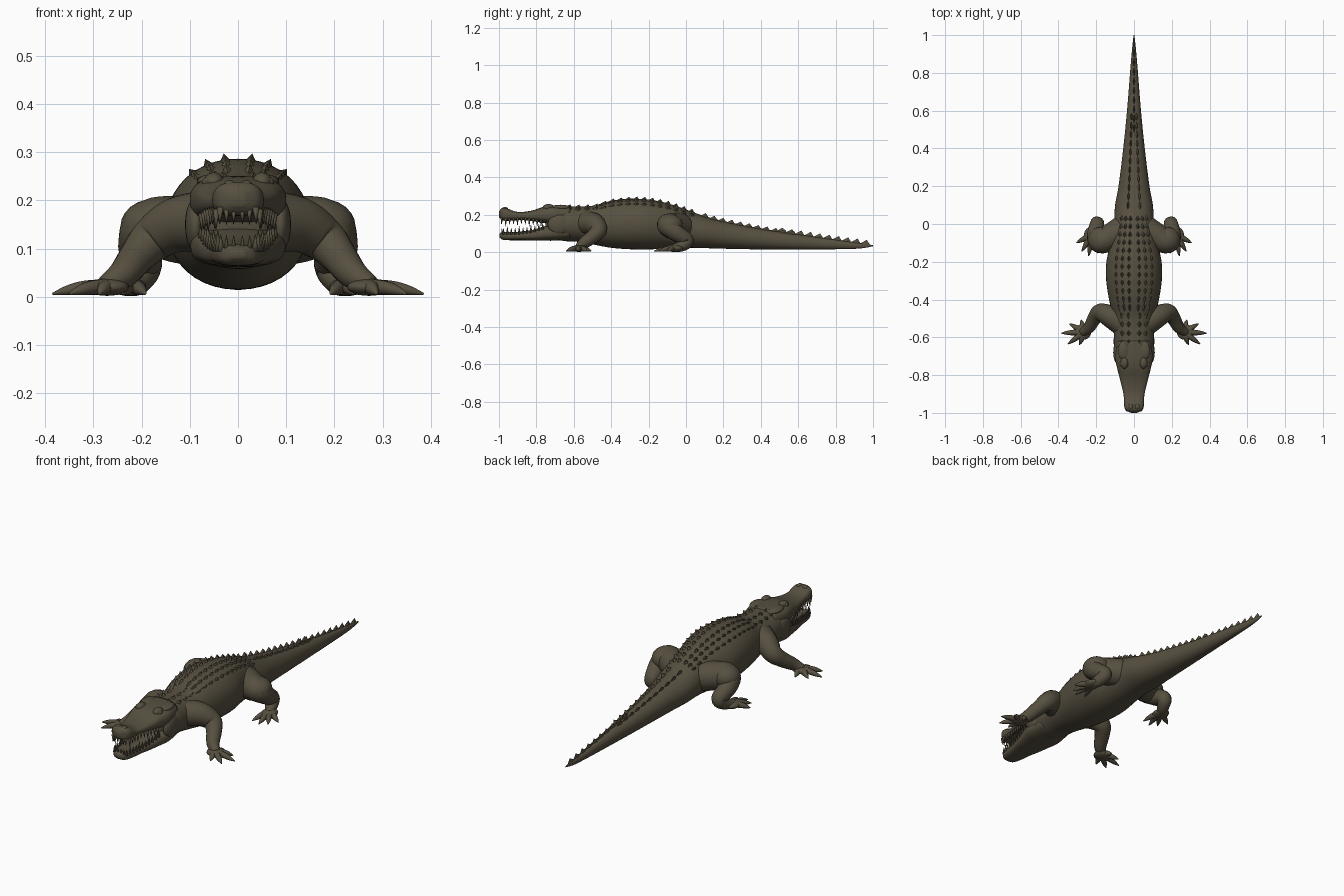
import bpy, bmesh, math
from mathutils import Vector, Matrix, Quaternion

if "Cube" in bpy.data.objects:
    bpy.data.objects.remove(bpy.data.objects["Cube"])

hide = bpy.data.materials.new("olive brown hide")
hide.diffuse_color = (0.095, 0.08, 0.052, 1)
hide.use_nodes = True
hide.node_tree.nodes["Principled BSDF"].inputs["Base Color"].default_value = hide.diffuse_color


def finish(bm, name, mirror=False, smooth=True):
    bmesh.ops.recalc_face_normals(bm, faces=bm.faces[:])
    me = bpy.data.meshes.new(name)
    bm.to_mesh(me)
    bm.free()
    me.materials.append(hide)
    if smooth:
        me.shade_smooth()
    ob = bpy.data.objects.new(name, me)
    bpy.context.collection.objects.link(ob)
    if mirror:
        ob.modifiers.new("mirror", 'MIRROR').use_mirror_merge = False
    return ob


def spline(rows, steps):
    """Smooth curve through rows of any dimension."""
    p = [Vector(r) for r in rows]
    p = [p[0]] + p + [p[-1]]
    out = []
    for i in range(1, len(p) - 2):
        a, b, c, d = p[i - 1:i + 3]
        for s in range(steps):
            t = s / steps
            out.append(0.5 * (2 * b + (c - a) * t + (2 * a - 5 * b + 4 * c - d) * t * t
                              + (3 * b - a - 3 * c + d) * t ** 3))
    return out + [p[-1]]


def skin(bm, rings):
    n = len(rings[0])
    vs = [[bm.verts.new(c) for c in r] for r in rings]
    for a, b in zip(vs, vs[1:]):
        for i in range(n):
            bm.faces.new((a[i], a[(i + 1) % n], b[(i + 1) % n], b[i]))
    bm.faces.new(vs[0])
    bm.faces.new(vs[-1])


def section_point(row, ang, e):
    """Point on a rounded section; ang is measured from straight up."""
    y, w, lo, hi = row
    s, c = math.sin(ang), math.cos(ang)
    return Vector((w * math.copysign(abs(s) ** (2 / e), s), y,
                   (lo + hi) / 2 + (hi - lo) / 2 * math.copysign(abs(c) ** (2 / e), c)))


def loft(bm, rows, e=2.0, n=32, steps=5):
    skin(bm, [[section_point(r, 2 * math.pi * i / n, e) for i in range(n)]
              for r in spline(rows, steps)])


def tube(bm, pts, n=16, steps=6):
    """Round limb through (x, y, z, radius) points."""
    p = spline(pts, steps)
    rings, prev, q = [], None, None
    for i, v in enumerate(p):
        t = (p[min(i + 1, len(p) - 1)] - p[max(i - 1, 0)]).to_3d().normalized()
        q = t.to_track_quat('Z', 'Y') if prev is None else prev.rotation_difference(t) @ q
        prev = t
        rings.append([v.to_3d() + q @ Vector((math.cos(a), math.sin(a), 0)) * v[3]
                      for a in (2 * math.pi * k / n for k in range(n))])
    skin(bm, rings)


def ball(bm, c, size):
    bmesh.ops.create_uvsphere(bm, u_segments=20, v_segments=12, radius=1,
                              matrix=Matrix.Translation(c) @ Matrix.Diagonal((*size, 1)))


def cone(bm, base, tip, r, n=8):
    base, d = Vector(base), Vector(tip) - Vector(base)
    m = Matrix.Translation(base + d / 2) @ d.to_track_quat('Z', 'Y').to_matrix().to_4x4()
    bmesh.ops.create_cone(bm, cap_ends=True, segments=n, radius1=r, radius2=r * 0.1,
                          depth=d.length, matrix=m)


# Body and tail: y, half width, bottom, top
body_rows = [(-.75, .05, .11, .18), (-.71, .088, .075, .235), (-.65, .106, .06, .246),
             (-.57, .107, .055, .245), (-.49, .112, .04, .25), (-.4, .132, .024, .275),
             (-.3, .147, .016, .286), (-.2, .146, .015, .282), (-.1, .124, .02, .262),
             (0, .107, .024, .228), (.1, .1, .022, .193), (.2, .082, .019, .167),
             (.4, .057, .015, .127), (.6, .037, .014, .095), (.8, .021, .016, .066),
             (.93, .01, .02, .048), (1, .002, .032, .038)]
bm = bmesh.new()
loft(bm, body_rows, 2.1, 40)
finish(bm, "body_and_tail")
body = spline(body_rows, 8)


def row_at(y, rows=body):
    for a, b in zip(rows, rows[1:]):
        if a[0] <= y <= b[0] or a[0] >= y >= b[0]:
            return a.lerp(b, (y - a[0]) / (b[0] - a[0]))


# Jaws
upper_rows = [(-.62, .085, .15, .25), (-.7, .1, .15, .25), (-.76, .09, .156, .243),
              (-.82, .075, .166, .224), (-.88, .06, .172, .215), (-.92, .053, .17, .22),
              (-.96, .053, .168, .236), (-.985, .043, .172, .236), (-1, .015, .188, .218)]
lower_rows = [(-.62, .09, .07, .15), (-.7, .099, .062, .15), (-.76, .088, .062, .138),
              (-.82, .073, .062, .12), (-.88, .059, .064, .111), (-.94, .05, .064, .108),
              (-.98, .038, .067, .108), (-.998, .014, .08, .1)]
for name, rows in (("upper_jaw", upper_rows), ("lower_jaw", lower_rows)):
    bm = bmesh.new()
    loft(bm, rows, 2.7)
    finish(bm, name)

# Teeth along both jaw edges, plus front pairs
bm = bmesh.new()
up, low = spline(upper_rows, 8), spline(lower_rows, 8)
for i in range(11):
    y = -.985 + i * .021
    size = .021 + .009 * (i in (1, 4, 7))
    r = row_at(y, up)
    x = r[1] * .86
    cone(bm, (x, y, r[2] + .014), (x * 1.02, y, r[2] - size), .0075)
    y += .009
    r = row_at(y, low)
    x = r[1] * .87
    cone(bm, (x, y, r[3] - .014), (x * 1.03, y, r[3] + size), .0075)
for x in (.009, .024):
    cone(bm, (x, -.985, .182), (x, -.987, .15), .006)
    cone(bm, (x, -.982, .098), (x, -.985, .127), .006)
finish(bm, "teeth", True)

# Eyes, brows, nostrils and cheeks
bm = bmesh.new()
ball(bm, (.05, -.735, .238), (.021, .032, .02))
ball(bm, (.06, -.74, .236), (.015, .016, .014))
ball(bm, (.055, -.67, .24), (.03, .05, .014))
ball(bm, (.017, -.968, .232), (.013, .016, .01))
ball(bm, (.088, -.68, .15), (.022, .06, .055))
finish(bm, "eyes_and_cheeks", True)


def toes(bm, root, tips):
    for x, y in tips:
        a, b = Vector(root), Vector((x, y, .006))
        m, k = a.lerp(b, .45), a.lerp(b, .75)
        tube(bm, [(*a, .016), (m.x, m.y, .019, .015), (k.x, k.y, .013, .0105),
                  (*b, .002)], 10, 4)


# Front legs
bm = bmesh.new()
tube(bm, [(.06, -.53, .155, .066), (.125, -.49, .15, .058), (.178, -.468, .118, .047),
          (.208, -.497, .085, .038), (.238, -.548, .048, .031), (.275, -.575, .023, .021)])
ball(bm, (.272, -.572, .02), (.046, .042, .018))
toes(bm, (.265, -.572, .022),
     [(.28, -.507), (.342, -.528), (.385, -.578), (.35, -.636), (.288, -.64)])
finish(bm, "front_legs", True)

# Hind legs
bm = bmesh.new()
tube(bm, [(.06, -.03, .135, .075), (.125, -.07, .14, .07), (.18, -.095, .142, .06),
          (.203, -.055, .105, .046), (.195, .005, .063, .037), (.21, -.025, .033, .03),
          (.232, -.07, .021, .02)])
ball(bm, (.175, -.085, .145), (.069, .07, .058))
ball(bm, (.228, -.065, .021), (.038, .05, .019))
toes(bm, (.222, -.055, .022), [(.305, -.1), (.277, -.146), (.24, -.17), (.192, -.155)])
finish(bm, "hind_legs", True)


def scute(bm, p, out, length, width, height):
    """Keeled scale: long pyramid with its peak set to the rear."""
    side = out.cross(Vector((0, 1, 0))).normalized()
    along = side.cross(out).normalized()
    along *= 1 if along.y > 0 else -1
    base = [bm.verts.new(p - out * .006 + v) for v in
            (-along * length / 2, side * width / 2, along * length / 2, -side * width / 2)]
    top = bm.verts.new(p + out * height + along * length * .25)
    for i in range(4):
        bm.faces.new((base[i], base[(i + 1) % 4], top))


def scute_row(bm, y0, y1, step, ang, length, width, height):
    for i in range(int((y1 - y0) / step) + 1):
        y = y0 + i * step
        p = section_point(row_at(y), ang, 2.1)
        scute(bm, p, Vector((math.sin(ang), 0, math.cos(ang))), length, width, height)


# Back scutes in rows, larger neck scutes
bm = bmesh.new()
for ang, h in ((.17, .013), (.42, .012), (.68, .01)):
    scute_row(bm, -.44, .06, .042, ang, .046, .026, h)
for ang in (.25, .6):
    scute_row(bm, -.63, -.48, .048, ang, .046, .034, .013)
finish(bm, "back_scutes", True, False)

# Tail crests: a pair of rows that meet in one row
bm = bmesh.new()
scute_row(bm, .09, .56, .047, .3, .062, .016, .017)
finish(bm, "paired_tail_crests", True, False)
bm = bmesh.new()
scute_row(bm, .5, .96, .05, 0, .068, .014, .021)
finish(bm, "single_tail_crest", False, False)
